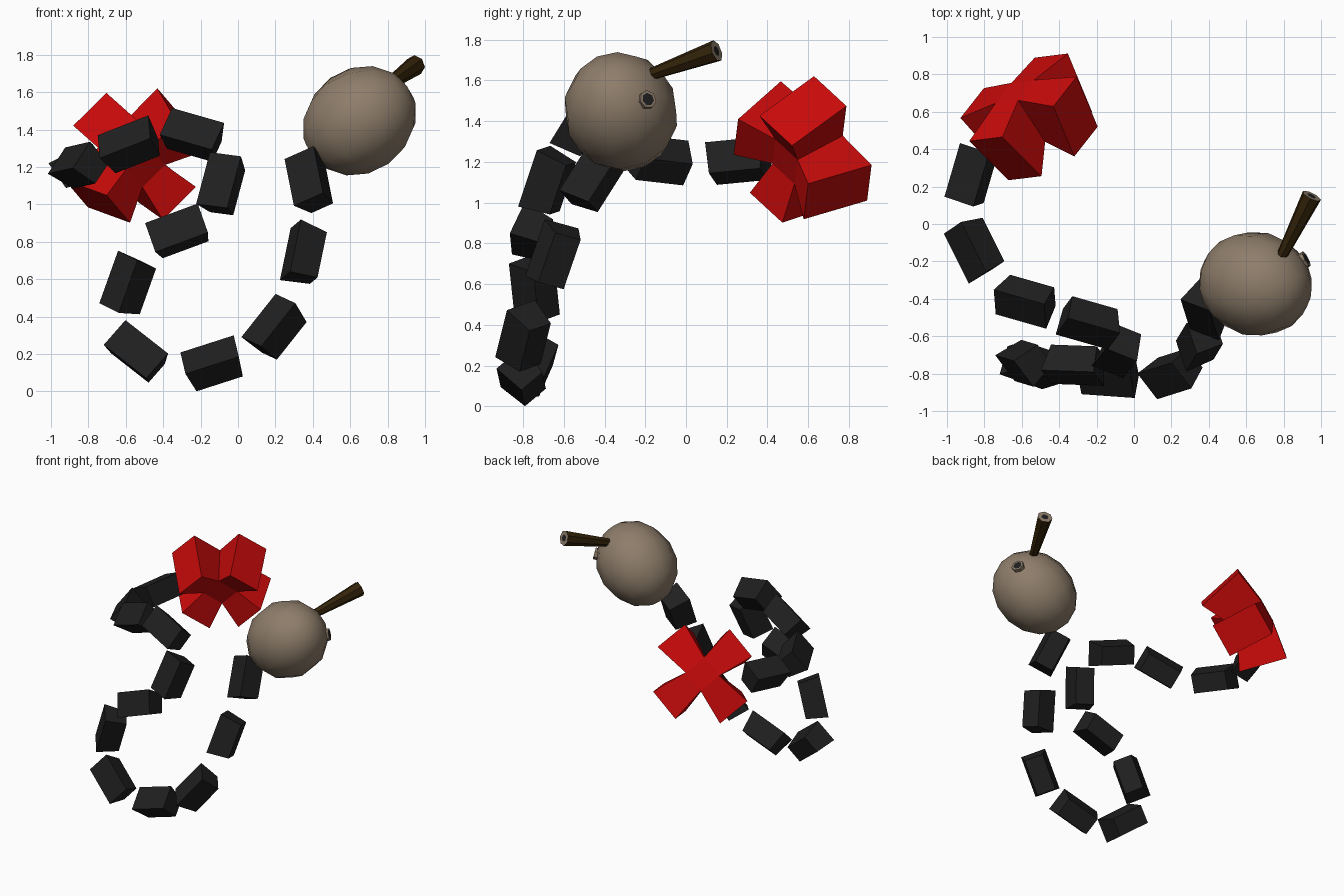
import bpy, bmesh, math
from mathutils import Vector, Matrix

cube = bpy.data.objects.get("Cube")
if cube:
    bpy.data.objects.remove(cube)


def material(name, rgb):
    m = bpy.data.materials.new(name)
    m.use_nodes = True
    m.diffuse_color = (*rgb, 1)
    m.node_tree.nodes["Principled BSDF"].inputs["Base Color"].default_value = (*rgb, 1)
    return m


BLACK = material("charcoal", (0.014, 0.014, 0.014))
RED = material("red", (0.58, 0.003, 0.003))
TAN = material("tan", (0.27, 0.205, 0.145))
BROWN = material("dark_brown", (0.034, 0.017, 0.003))
UP = (0, 0, 1)


def frame(center, axis, ref):
    """Matrix whose z follows axis and whose y leans towards ref."""
    z = Vector(axis).normalized()
    x = Vector(ref).cross(z).normalized()
    y = z.cross(x)
    m = Matrix((x, y, z)).transposed().to_4x4()
    m.translation = center
    return m


def finish(name, bm, matrix, *mats):
    bmesh.ops.recalc_face_normals(bm, faces=bm.faces)
    me = bpy.data.meshes.new(name)
    bm.to_mesh(me)
    bm.free()
    ob = bpy.data.objects.new(name, me)
    bpy.context.collection.objects.link(ob)
    ob.matrix_world = matrix
    for m in mats:
        me.materials.append(m)
    return ob


# Chain of separate blocks, from the head end to the cross end;
# each has one narrower face turned to the inside of the curl
INWARD = (0.5, 0.6, -0.6)
BACK = (0.3, 0.85, -0.3)
SIDE = (1, 0.25, -0.3)
links = [
    ((0.39, -0.45, 1.12), (-0.06, 0.19, 0.3), INWARD),
    ((0.355, -0.64, 0.735), (0.06, 0.1, 0.29), SIDE),
    ((0.205, -0.79, 0.335), (0.19, 0.06, 0.24), INWARD),
    ((-0.13, -0.8, 0.14), (0.28, -0.02, 0.09), INWARD),
    ((-0.54, -0.75, 0.2), (0.23, -0.08, -0.18), INWARD),
    ((-0.58, -0.735, 0.57), (0.1, -0.03, 0.28), INWARD),
    ((-0.315, -0.75, 0.845), (0.27, -0.01, 0.1), BACK),
    ((-0.08, -0.675, 1.1), (0.08, 0.1, 0.3), BACK),
    ((-0.24, -0.52, 1.36), (0.28, -0.08, -0.08), INWARD),
    ((-0.575, -0.405, 1.31), (0.28, -0.08, 0.11), INWARD),
    ((-0.845, -0.13, 1.2), (0.13, -0.26, 0.03), INWARD),
    ((-0.86, 0.26, 1.2), (0.09, 0.31, 0.03), INWARD),
]
for i, (pos, axis, ref) in enumerate(links):
    bm = bmesh.new()
    bmesh.ops.create_cube(bm, size=1)
    bmesh.ops.scale(bm, vec=(0.18, 0.16, 0.3), verts=bm.verts)
    bmesh.ops.scale(bm, vec=(0.75, 1, 0.87), verts=[v for v in bm.verts if v.co.y > 0])
    finish(f"chain_link_{i + 1}", bm, frame(pos, axis, ref), BLACK)

# Red cross with four flared arms that bend slightly backwards
bm = bmesh.new()
inner, outer, depth = 0.085, 0.125, 0.29


def cross_ring(reach, droop, z):
    ring = []
    for k in range(4):
        turn = Matrix.Rotation(k * math.pi / 2, 3, "Z")
        for x, y, drop in ((reach, -outer, droop), (reach, outer, droop), (inner, inner, 0)):
            ring.append(bm.verts.new(turn @ Vector((x, y, z - drop))))
    hub = bm.verts.new((0, 0, z))
    for k in range(4):
        a, b, c, d = ring[k * 3 - 1], ring[k * 3], ring[k * 3 + 1], ring[k * 3 + 2]
        bm.faces.new((a, b, c, d))
        bm.faces.new((hub, a, d))
    return ring


back, front = cross_ring(0.27, 0.09, -depth / 2), cross_ring(0.35, 0.04, depth / 2)
for k in range(12):
    bm.faces.new((back[k - 1], back[k], front[k], front[k - 1]))
facing = frame((-0.565, 0.597, 1.26), (-0.5, 0.77, 0.41), UP)
finish("cross_tail", bm, facing @ Matrix.Rotation(math.radians(40), 4, "Z"), RED)

# Rounded head, a little longer along its own axis
bm = bmesh.new()
bmesh.ops.create_uvsphere(bm, u_segments=12, v_segments=8, radius=1)
bmesh.ops.scale(bm, vec=(0.28, 0.28, 0.32), verts=bm.verts)
head = finish("head", bm, frame((0.65, -0.32, 1.447), (0.72, -0.18, 0.52), UP), TAN)


def capped_tube(name, start, end, r1, r2, rim, side_mat):
    """Tapered seven-sided tube with a tan rim around a dark disc at its far end."""
    start, end = Vector(start), Vector(end)
    bm = bmesh.new()
    bmesh.ops.create_cone(bm, cap_ends=True, segments=7, radius1=r1, radius2=r2,
                          depth=(end - start).length)
    cap = max(bm.faces, key=lambda f: f.calc_center_median().z)
    for f in bmesh.ops.inset_individual(bm, faces=[cap], thickness=rim)["faces"]:
        f.material_index = 1
    cap.material_index = 2
    finish(name, bm, frame((start + end) / 2, end - start, UP), side_mat, TAN, BLACK)


# Long brown stem and the small socket on the side of the head
capped_tube("stem", (0.775, -0.2, 1.62), (0.95, 0.15, 1.745), 0.028, 0.055, 0.029, BROWN)
capped_tube("side_socket", (0.82, -0.24, 1.48), (0.922, -0.186, 1.508), 0.045, 0.045, 0.013, TAN)

bpy.ops.object.select_all(action="DESELECT")
head.select_set(True)
bpy.context.view_layer.objects.active = head
bpy.ops.object.shade_smooth_by_angle(angle=math.radians(55))
